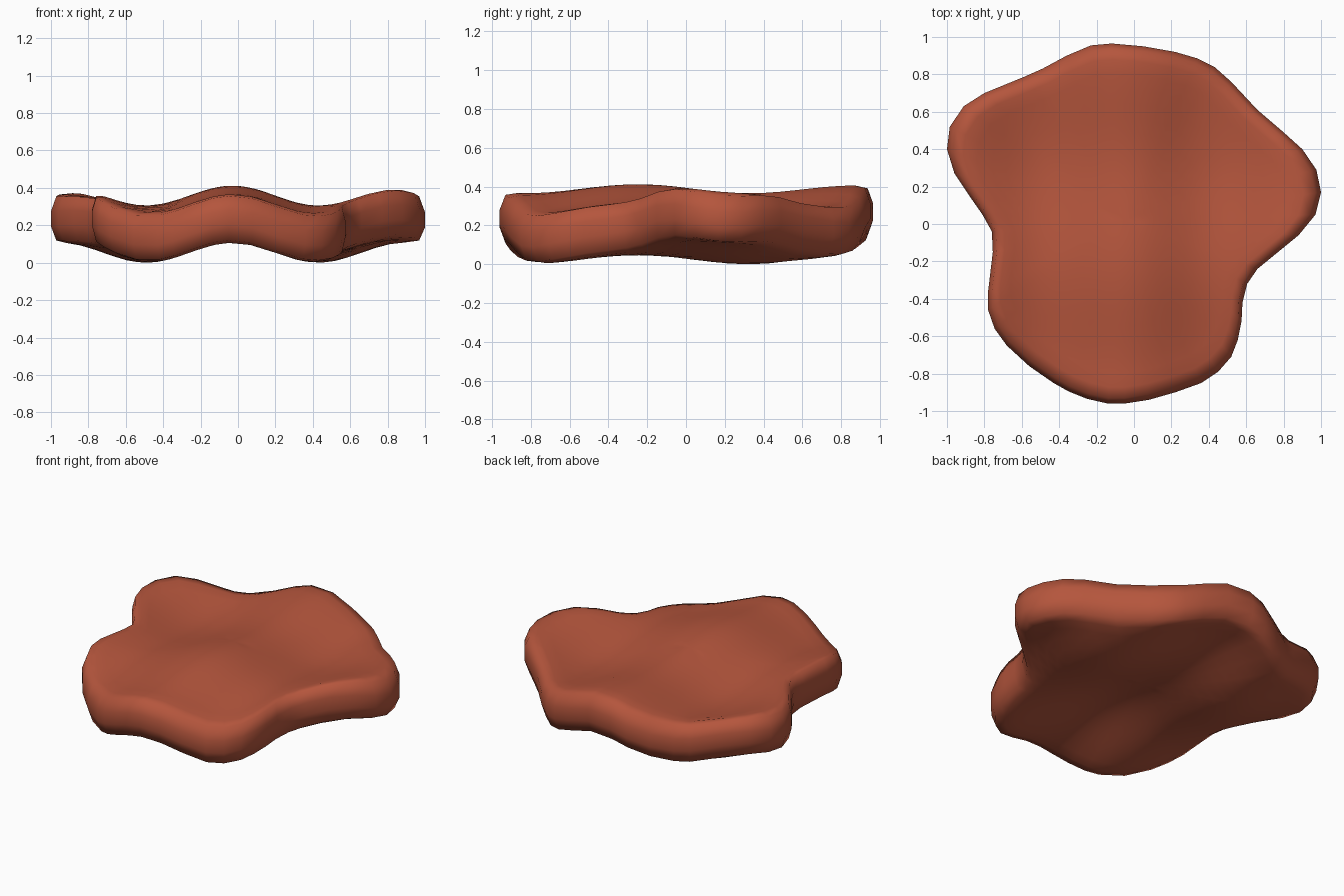
import bpy, bmesh, math

if "Cube" in bpy.data.objects:
    bpy.data.objects.remove(bpy.data.objects["Cube"])

# Outline of the slab seen from above
OUTLINE = [(-.12, .965), (.05, .95), (.22, .92), (.34, .885), (.43, .84), (.52, .76),
           (.66, .61), (.80, .49), (.90, .40), (.975, .29), (1.0, .17), (.97, .05),
           (.88, -.06), (.77, -.15), (.66, -.24), (.605, -.32), (.58, -.42), (.575, -.52),
           (.555, -.62), (.52, -.71), (.45, -.79), (.36, -.85), (.22, -.90), (.08, -.94),
           (-.05, -.96), (-.14, -.96), (-.25, -.935), (-.35, -.895), (-.43, -.85),
           (-.56, -.76), (-.68, -.65), (-.745, -.56), (-.78, -.46), (-.78, -.36),
           (-.755, -.15), (-.76, -.04), (-.81, .05), (-.88, .15), (-.96, .27), (-1.0, .40),
           (-.985, .52), (-.91, .63), (-.80, .70), (-.58, .79), (-.49, .83), (-.36, .90),
           (-.23, .955)]
CX, CY = -0.05, 0.02
HALF = 0.13


def wave(x, y):
    """Gentle ripple that bends the whole slab."""
    return (0.206 + 0.053 * math.cos(2 * math.pi * (x + 0.03) / 0.92)
            + 0.023 * math.cos(2 * math.pi * (y + 0.25) / 1.15))


# Section from top centre, round the edge, to bottom centre: (scale, height)
inner = [i / 12 for i in range(1, 11)]
upper = [(s, HALF) for s in inner] + [(.91, HALF), (.97, HALF - .012), (1, .04)]
section = upper + [(s, -z) for s, z in reversed(upper)]

bm = bmesh.new()


def vert(x, y, z):
    return bm.verts.new((x, y, wave(x, y) + z))


rings = [[vert(CX + (x - CX) * s, CY + (y - CY) * s, z) for x, y in OUTLINE]
         for s, z in section]
top, bottom = vert(CX, CY, HALF), vert(CX, CY, -HALF)
n = len(OUTLINE)
for i in range(n):
    j = (i + 1) % n
    bm.faces.new((top, rings[0][i], rings[0][j]))
    bm.faces.new((bottom, rings[-1][j], rings[-1][i]))
    for a, b in zip(rings, rings[1:]):
        bm.faces.new((a[i], b[i], b[j], a[j]))
bmesh.ops.recalc_face_normals(bm, faces=bm.faces)
for f in bm.faces:
    f.smooth = True

# Wavy slab object
mesh = bpy.data.meshes.new("wavy_slab")
bm.to_mesh(mesh)
bm.free()
slab = bpy.data.objects.new("wavy_slab", mesh)
bpy.context.collection.objects.link(slab)
mat = bpy.data.materials.new("brick red")
mat.diffuse_color = (0.46, 0.092, 0.046, 1)
mat.use_nodes = True
mat.node_tree.nodes["Principled BSDF"].inputs["Base Color"].default_value = mat.diffuse_color
mesh.materials.append(mat)
